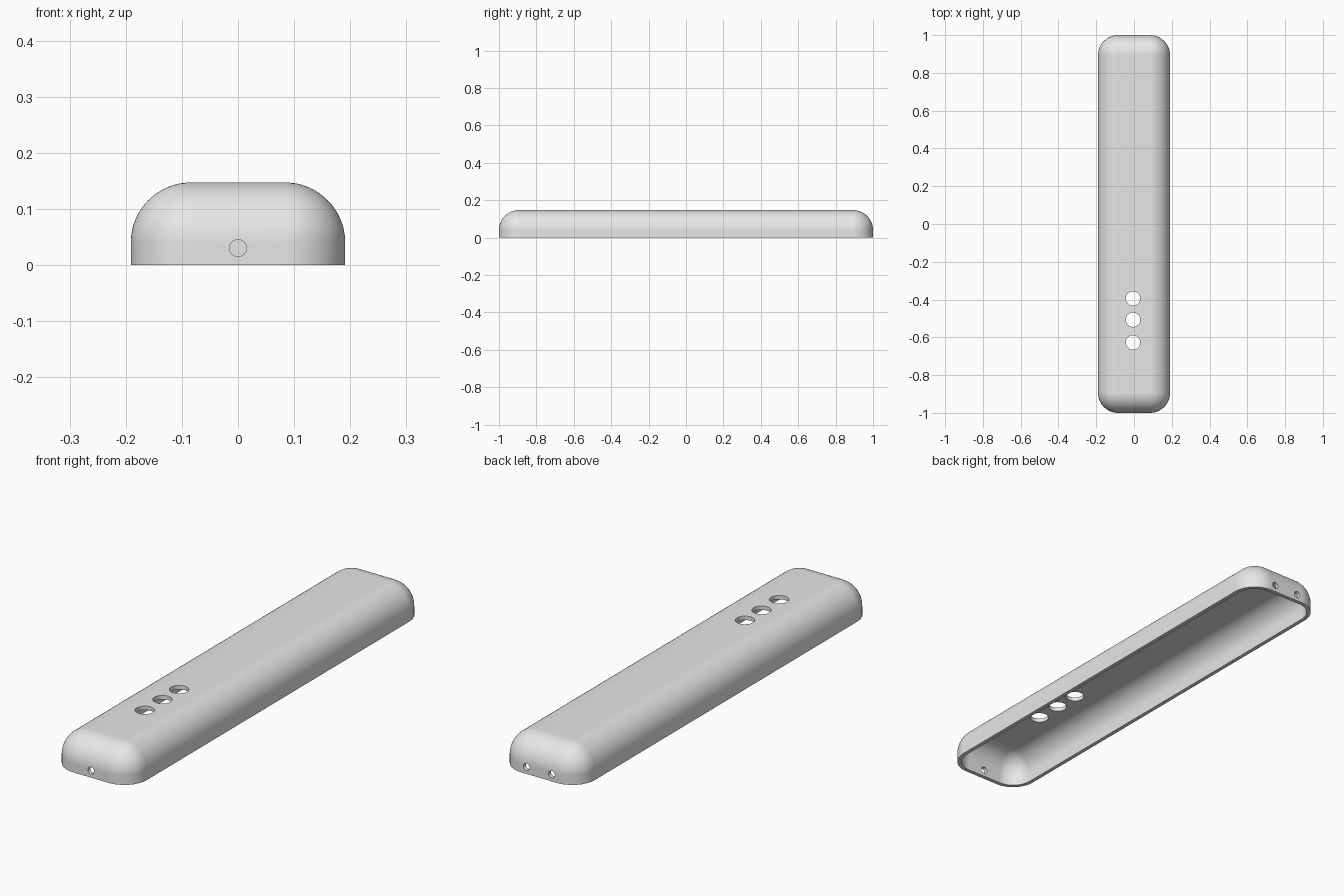
import bpy, bmesh, math
from mathutils import Vector

HALF_W, HALF_L, HEIGHT = 0.191, 1.0, 0.147
RADIUS, WALL, STEPS = 0.107, 0.017, 16

cube = bpy.data.objects.get("Cube")
if cube:
    bpy.data.objects.remove(cube, do_unlink=True)

grey = bpy.data.materials.new("plain_grey")
grey.use_nodes = True
grey.diffuse_color = (0.8, 0.8, 0.8, 1)
grey.node_tree.nodes["Principled BSDF"].inputs["Base Color"].default_value = grey.diffuse_color


def ring(bm, radius, z):
    """Rounded rectangle whose corner arcs share fixed centres."""
    verts = []
    cx, cy = HALF_W - RADIUS, HALF_L - RADIUS
    for quarter, (sx, sy) in enumerate([(1, 1), (-1, 1), (-1, -1), (1, -1)]):
        for i in range(STEPS + 1):
            a = (quarter + i / STEPS) * math.pi / 2
            verts.append(bm.verts.new((sx * cx + radius * math.cos(a),
                                       sy * cy + radius * math.sin(a), z)))
    return verts


def dome(bm, radius):
    """Straight skirt rising into a quarter-round edge, listed bottom to top."""
    rings = [ring(bm, radius, 0)]
    for i in range(STEPS + 1):
        a = i / STEPS * math.pi / 2
        rings.append(ring(bm, radius * math.cos(a), HEIGHT - RADIUS + radius * math.sin(a)))
    return rings


# Hollow cover: outer skin, inner skin and the rim that joins them
bm = bmesh.new()
outer, inner = dome(bm, RADIUS), dome(bm, RADIUS - WALL)
loops = inner[::-1] + outer
for low, high in zip(loops, loops[1:]):
    for i in range(len(low)):
        j = (i + 1) % len(low)
        bm.faces.new((low[i], low[j], high[j], high[i]))
bm.faces.new(outer[-1])
bm.faces.new(inner[-1][::-1])
bmesh.ops.remove_doubles(bm, verts=bm.verts, dist=0.0001)
bmesh.ops.recalc_face_normals(bm, faces=bm.faces)
mesh = bpy.data.meshes.new("cover")
bm.to_mesh(mesh)
bm.free()
cover = bpy.data.objects.new("cover", mesh)
bpy.context.collection.objects.link(cover)
mesh.materials.append(grey)


def drill(radius, location, axis):
    """Cut a round hole through one wall of the cover."""
    bpy.ops.mesh.primitive_cylinder_add(vertices=40, radius=radius, depth=0.1, location=location)
    cutter = bpy.context.object
    cutter.name = "hole_cutter"
    cutter.rotation_euler = Vector(axis).to_track_quat("Z", "Y").to_euler()
    cutter.hide_render = True
    cutter.data.materials.append(grey)
    bpy.context.view_layer.objects.active = cover
    mod = cover.modifiers.new("hole", "BOOLEAN")
    mod.operation, mod.solver, mod.object = "DIFFERENCE", "EXACT", cutter
    bpy.ops.object.modifier_apply(modifier=mod.name)
    bpy.data.objects.remove(cutter, do_unlink=True)


# Three button holes in the top
for y in (-0.394, -0.507, -0.627):
    drill(0.038, (-0.005, y, HEIGHT), (0, 0, 1))

# One small hole in the front end, two in the back end
drill(0.015, (0, -HALF_L, 0.03), (0, 1, 0))
for x in (-0.06, 0.06):
    drill(0.015, (x, HALF_L, 0.03), (0, 1, 0))

# Smooth curves with sharp rim and hole edges
bpy.ops.object.select_all(action="DESELECT")
cover.select_set(True)
bpy.context.view_layer.objects.active = cover
bpy.ops.object.shade_smooth_by_angle(angle=math.radians(35))
weighted = cover.modifiers.new("weighted_normals", "WEIGHTED_NORMAL")
weighted.keep_sharp = True
